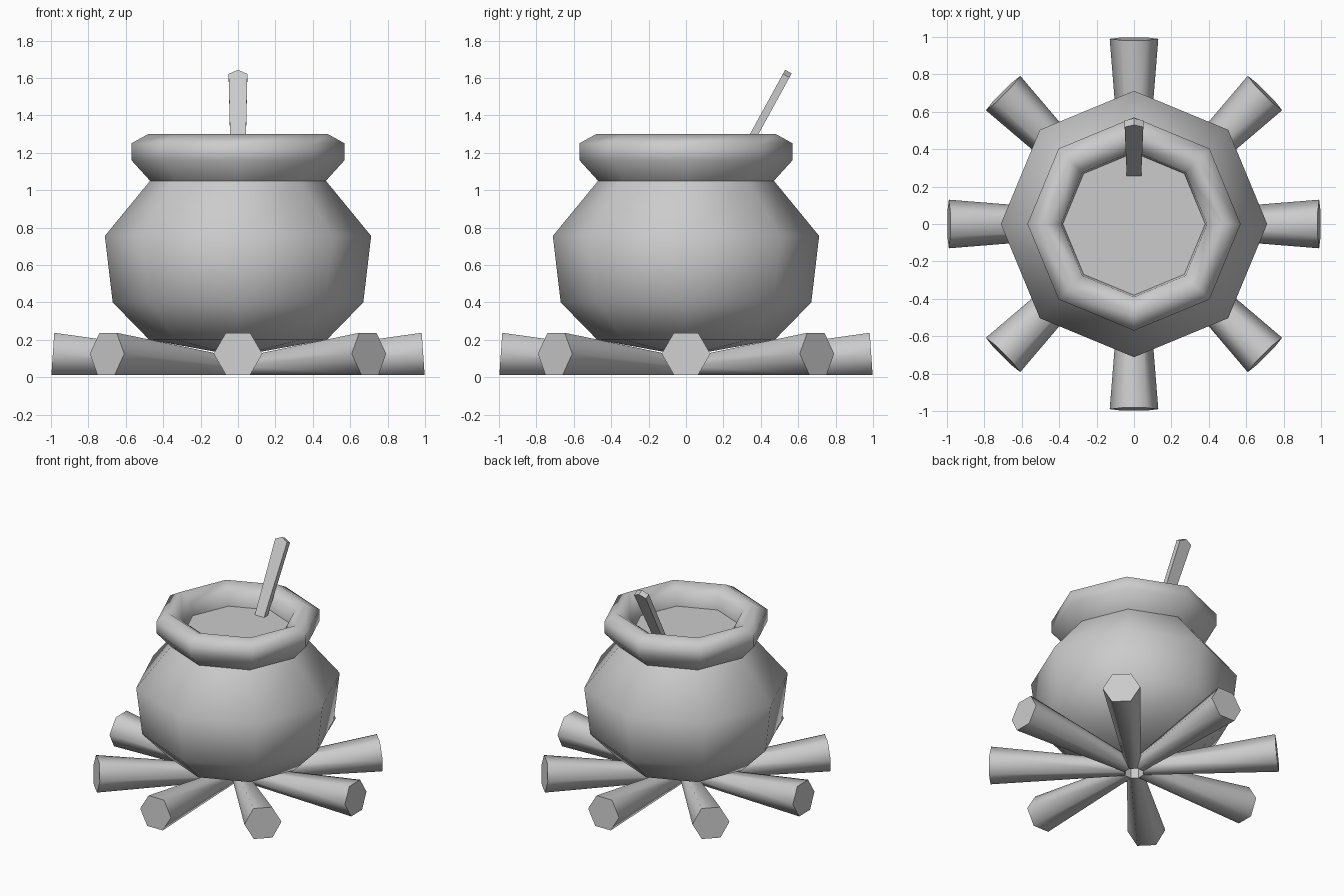
import bpy, bmesh
from math import sin, cos, pi, radians
from mathutils import Vector

if "Cube" in bpy.data.objects:
    bpy.data.objects.remove(bpy.data.objects["Cube"])


def make_object(name, verts, faces, smooth=None):
    mesh = bpy.data.meshes.new(name)
    mesh.from_pydata(verts, [], faces)
    bm = bmesh.new()
    bm.from_mesh(mesh)
    bmesh.ops.recalc_face_normals(bm, faces=bm.faces)
    bm.to_mesh(mesh)
    bm.free()
    ob = bpy.data.objects.new(name, mesh)
    bpy.context.collection.objects.link(ob)
    if smooth:
        bpy.ops.object.select_all(action='DESELECT')
        ob.select_set(True)
        bpy.context.view_layer.objects.active = ob
        bpy.ops.object.shade_smooth_by_angle(angle=radians(smooth))
    return ob


def loft(name, rings, smooth=None, cap_start=False, cap_end=False):
    """Bridge a list of equal-length vertex rings, optionally capping the ends."""
    n = len(rings[0])
    verts = [v for ring in rings for v in ring]
    faces = [(k * n + i, k * n + (i + 1) % n, (k + 1) * n + (i + 1) % n, (k + 1) * n + i)
             for k in range(len(rings) - 1) for i in range(n)]
    if cap_start:
        faces.append(tuple(range(n)))
    if cap_end:
        faces.append(tuple(range(len(verts) - n, len(verts))))
    return make_object(name, verts, faces, smooth)


def octagon(r, z):
    return [(r * cos(i * pi / 4), r * sin(i * pi / 4), z) for i in range(8)]


# Pot belly, eight-sided
belly = [(0.06, 0.125), (0.475, 0.2), (0.67, 0.40), (0.712, 0.755), (0.47, 1.05)]
loft("pot_body", [octagon(r, z) for r, z in belly], 65, cap_start=True)

# Thick rolled rim
rim = [(0.47, 1.05), (0.57, 1.16), (0.57, 1.25), (0.48, 1.30), (0.39, 1.24), (0.38, 1.14)]
loft("pot_rim", [octagon(r, z) for r, z in rim], 75)

# Liquid surface
make_object("liquid", octagon(0.385, 1.145), [tuple(range(8))])

# Eight tapered hexagonal logs radiating from the centre
for k in range(8):
    a = k * pi / 4
    out = Vector((cos(a), sin(a), 0))
    side = Vector((-sin(a), cos(a), 0))
    inner, outer = out * 0.06 + Vector((0, 0, 0.06)), out * 0.99 + Vector((0, 0, 0.125))
    axis = (outer - inner).normalized()
    up = axis.cross(side)
    rings = [[c + side * r * cos(i * pi / 3) + up * r * sin(i * pi / 3) for i in range(6)]
             for c, r in ((inner, 0.055), (outer, 0.13))]
    loft(f"log_{k + 1}", rings, 65, cap_start=True, cap_end=True)

# Flat stirring stick with a pointed end, leaning to the back
lean = Vector((0, 0.48, 0.877))
normal = Vector((0, -0.877, 0.48))
base = Vector((0, 0.25, 1.09))
outline = [(-0.038, 0), (0.038, 0), (0.05, 0.595), (0, 0.62), (-0.05, 0.595)]
loft("stirring_stick",
     [[base + Vector((x, 0, 0)) + lean * t + normal * d for x, t in outline]
      for d in (-0.02, 0.02)], cap_start=True, cap_end=True)
